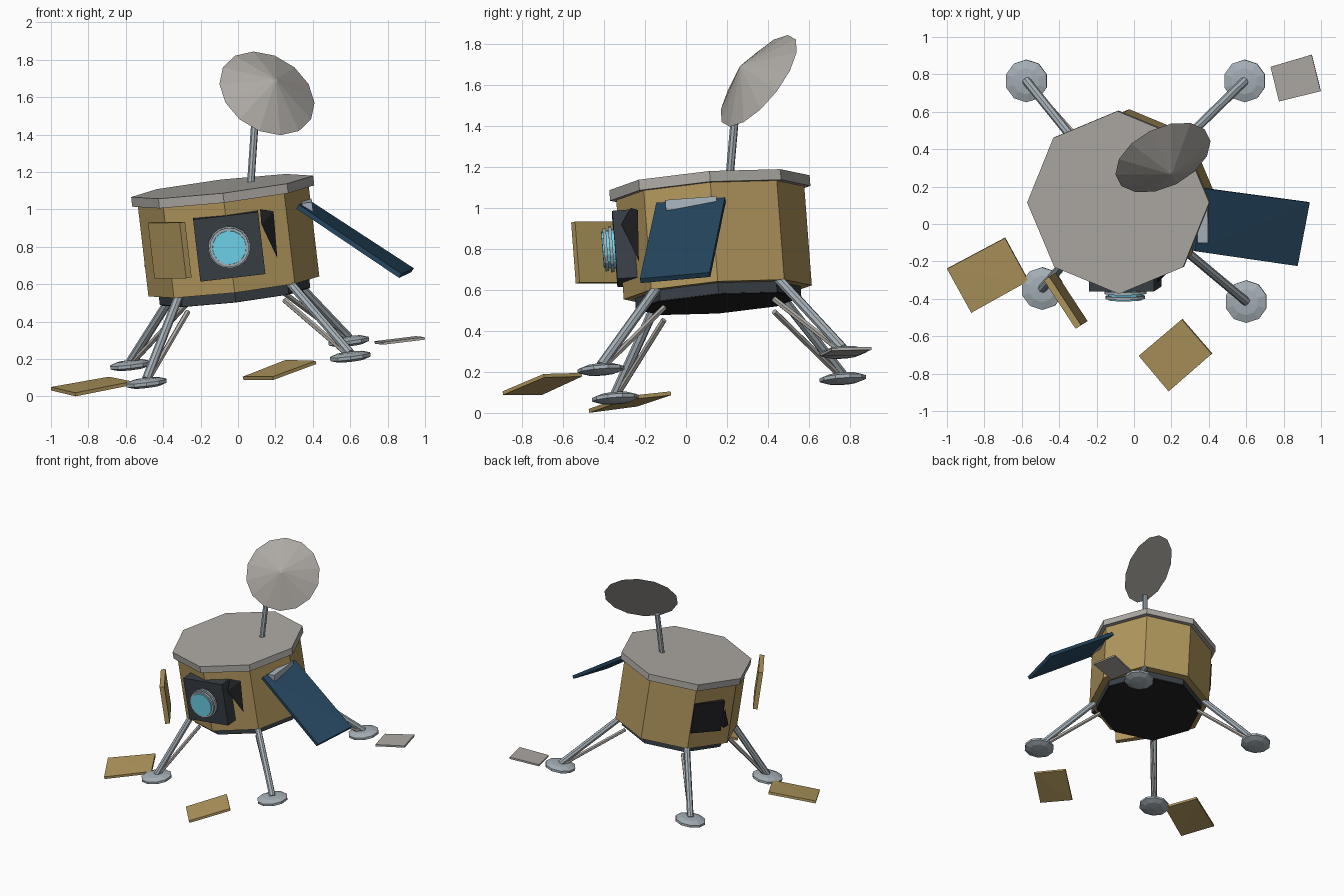
import bpy, bmesh, math
from mathutils import Vector, Matrix, Euler

if "Cube" in bpy.data.objects:
    bpy.data.objects.remove(bpy.data.objects["Cube"])


def material(name, rgb):
    m = bpy.data.materials.new(name)
    m.diffuse_color = (*rgb, 1)
    m.use_nodes = True
    m.node_tree.nodes["Principled BSDF"].inputs["Base Color"].default_value = m.diffuse_color
    return m


GOLD = material("gold_foil", (0.44, 0.31, 0.11))
DARK = material("dark", (0.04, 0.05, 0.06))
BLACK = material("black", (0.015, 0.015, 0.018))
BLUE = material("solar_blue", (0.02, 0.065, 0.12))
CYAN = material("glass", (0.16, 0.68, 0.85))
METAL = material("metal", (0.38, 0.44, 0.48))
PALE = material("pale_grey", (0.42, 0.40, 0.37))

# Tilted frame of the crashed body, origin at the centre of its underside
TILT = Matrix.Translation((-0.022, 0.155, 0.588)) @ Euler(
    (math.radians(4.3), math.radians(-6.7), 0)).to_matrix().to_4x4()
TURN = TILT.to_3x3().to_4x4()


def finish(name, bm, mat, matrix=Matrix()):
    bmesh.ops.recalc_face_normals(bm, faces=bm.faces)
    bm.transform(matrix)
    me = bpy.data.meshes.new(name)
    bm.to_mesh(me)
    bm.free()
    me.materials.append(mat)
    ob = bpy.data.objects.new(name, me)
    bpy.context.collection.objects.link(ob)
    return ob


def cone(name, mat, matrix, r1, r2, depth, n):
    bm = bmesh.new()
    bmesh.ops.create_cone(bm, cap_ends=True, segments=n, radius1=r1,
                          radius2=r2, depth=depth)
    return finish(name, bm, mat, matrix)


def box(name, mat, matrix, size):
    bm = bmesh.new()
    bmesh.ops.create_cube(bm, size=1)
    bmesh.ops.scale(bm, vec=size, verts=bm.verts)
    return finish(name, bm, mat, matrix)


def rod(name, mat, a, b, r, n=8):
    a, b = Vector(a), Vector(b)
    q = (b - a).to_track_quat('Z', 'Y').to_matrix().to_4x4()
    return cone(name, mat, Matrix.Translation((a + b) / 2) @ q, r, r, (b - a).length, n)


def hull(name, mat, pts):
    bm = bmesh.new()
    for p in pts:
        bm.verts.new(p)
    bmesh.ops.convex_hull(bm, input=bm.verts)
    return finish(name, bm, mat)


def slab(name, mat, corners, t):
    c = [Vector(p) for p in corners]
    n = (c[1] - c[0]).cross(c[3] - c[0]).normalized()
    if n.z < 0:
        n = -n
    return hull(name, mat, c + [p - n * t for p in c])


def local(x, y, z):
    return TILT @ Matrix.Translation((x, y, z))


# Octagonal body, skirt and roof
cone("body", GOLD, local(0, 0, 0.245), 0.46, 0.46, 0.49, 8)
cone("skirt", DARK, local(0, 0, -0.025), 0.405, 0.405, 0.055, 8)
cone("underside", BLACK, local(0, 0, -0.054), 0.40, 0.40, 0.006, 8)
cone("roof", PALE, local(0, 0, 0.514), 0.49, 0.49, 0.052, 8)

# Front porthole
box("window_frame", DARK, local(0, -0.41, 0.25), (0.35, 0.15, 0.335))
face = local(0, 0, 0.25) @ Matrix.Rotation(math.pi / 2, 4, 'X')
cone("window_glass", CYAN, face @ Matrix.Translation((0, 0, 0.51)), 0.098, 0.09, 0.07, 16)
for i, (d, r) in enumerate([(0.503, 0.113), (0.53, 0.106)]):
    cone(f"window_ring_{i}", METAL, face @ Matrix.Translation((0, 0, d)), r, r, 0.016, 16)

# Torn holes in the hull
box("side_hole", BLACK, TILT @ Matrix.Rotation(math.radians(151), 4, 'Z')
    @ Matrix.Translation((0.42, 0, 0.25)), (0.06, 0.25, 0.24))
hull("front_tear", BLACK, [(0.118, -0.27, 1.0), (0.125, -0.315, 0.92),
                           (0.21, -0.23, 0.74), (0.19, -0.235, 0.99)])
hull("side_tear", BLACK, [(-0.50, 0.21, 0.83), (-0.50, 0.17, 0.69),
                          (-0.50, 0.23, 0.69), (-0.42, 0.21, 0.72)])

# Loose hull panel by the front left
box("loose_panel", GOLD, Matrix.Translation((-0.365, -0.41, 0.782)) @ TURN
    @ Matrix.Rotation(math.radians(-57), 4, 'Z'), (0.31, 0.035, 0.3))

# Drooping solar panel and hinge
slab("solar_panel", BLUE, [(0.325, -0.145, 1.025), (0.38, 0.19, 1.05),
                           (0.94, 0.115, 0.685), (0.875, -0.225, 0.655)], 0.026)
box("solar_hinge", METAL, Matrix.Translation((0.37, 0.025, 1.02)) @ TURN, (0.055, 0.25, 0.05))

# Antenna mast and dish
rod("mast", METAL, (0.067, 0.21, 1.12), (0.09, 0.24, 1.46), 0.02)
centre, axis = Vector((0.155, 0.355, 1.62)), Vector((0.37, -0.73, 0.58)).normalized()
cone("dish", PALE, Matrix.Translation(centre + axis * 0.06)
     @ axis.to_track_quat('Z', 'Y').to_matrix().to_4x4(), 0.274, 0.012, 0.12, 14)

# Legs, braces and foot pads
feet = {"front_left": (-1, -1, (-0.49, -0.345, 0.072)),
        "front_right": (1, -1, (0.60, -0.415, 0.212)),
        "back_left": (-1, 1, (-0.575, 0.765, 0.167)),
        "back_right": (1, 1, (0.592, 0.765, 0.295))}
for name, (sx, sy, f) in feet.items():
    f = Vector(f)
    hip = TILT @ Vector((sx * 0.29, sy * 0.29, 0.02))
    low = TILT @ Vector((sx * 0.26, sy * 0.27, -0.085))
    rod(f"{name}_leg", METAL, hip, f + Vector((0, 0, 0.02)), 0.024)
    rod(f"{name}_brace", PALE, low, low.lerp(f, 0.93), 0.015, 6)
    bm = bmesh.new()
    bmesh.ops.create_uvsphere(bm, u_segments=10, v_segments=5, radius=1)
    bmesh.ops.scale(bm, vec=(0.12, 0.12, 0.028), verts=bm.verts)
    finish(f"{name}_foot", bm, METAL, Matrix.Translation(f) @ TURN)

# Scattered debris plates
slab("debris_left", GOLD, [(-1.0, -0.24, 0.05), (-0.69, -0.075, 0.105),
                           (-0.565, -0.305, 0.08), (-0.87, -0.475, 0.019)], 0.019)
slab("debris_front", GOLD, [(0.025, -0.705, 0.105), (0.255, -0.51, 0.195),
                            (0.415, -0.695, 0.19), (0.185, -0.895, 0.105)], 0.018)
slab("debris_right", PALE, [(0.73, 0.84, 0.295), (0.95, 0.905, 0.322),
                            (0.998, 0.71, 0.317), (0.775, 0.655, 0.29)], 0.014)
